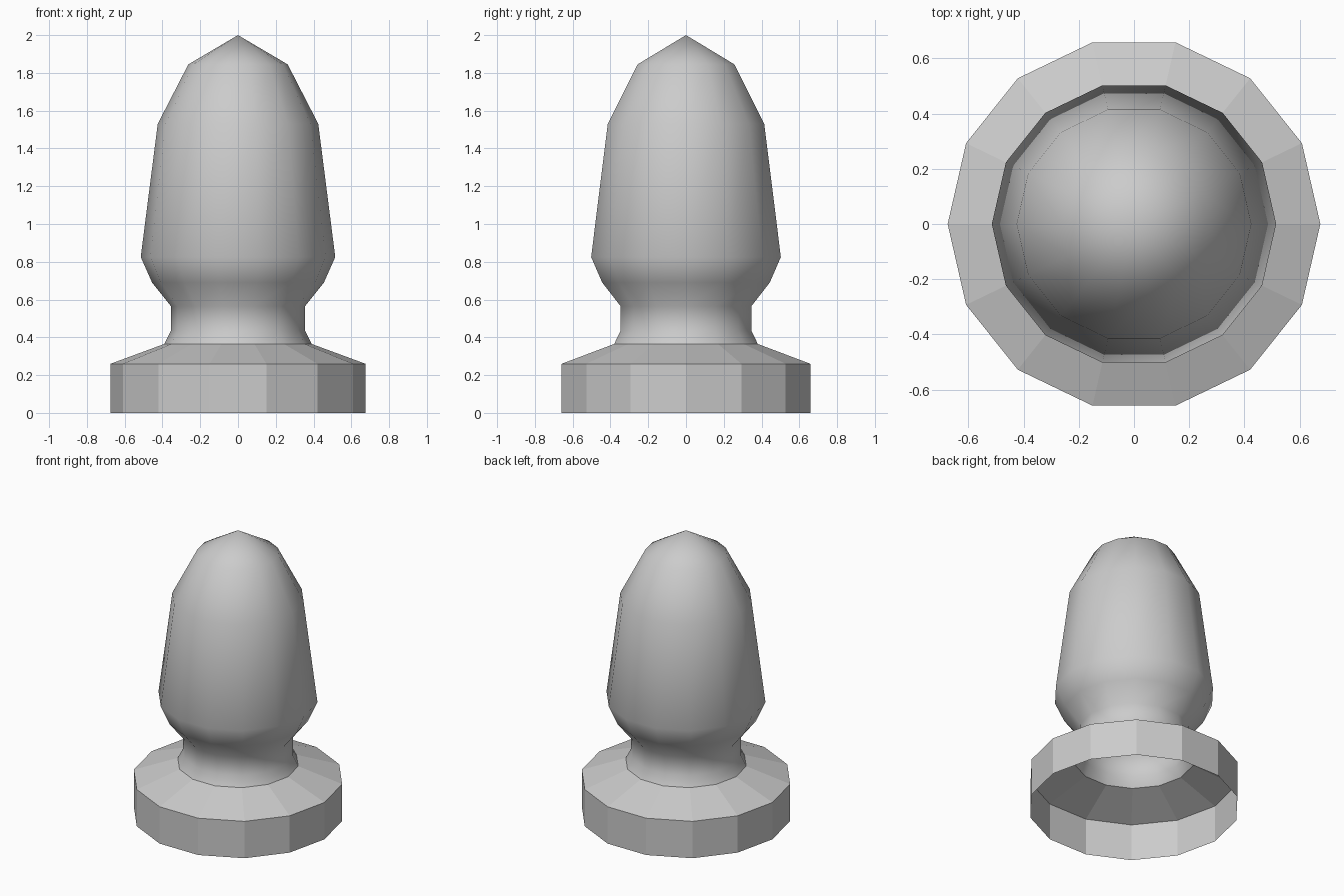
import bpy, bmesh
from math import sin, cos, tau

if "Cube" in bpy.data.objects:
    bpy.data.objects.remove(bpy.data.objects["Cube"])

SIDES = 14


def lathe(name, profile, smooth):
    """Revolve (radius, height) points around z; zero radius closes to a tip."""
    bm = bmesh.new()
    rings = []
    for r, z in profile:
        if r == 0:
            rings.append([bm.verts.new((0, 0, z))] * SIDES)
        else:
            rings.append([bm.verts.new((r * cos(tau * i / SIDES), r * sin(tau * i / SIDES), z))
                          for i in range(SIDES)])
    for low, high in zip(rings, rings[1:]):
        for i in range(SIDES):
            j = (i + 1) % SIDES
            corners = [low[i], low[j], high[j]]
            if high[i] is not high[j]:
                corners.append(high[i])
            bm.faces.new(corners).smooth = smooth
    mesh = bpy.data.meshes.new(name)
    bm.to_mesh(mesh)
    bm.free()
    obj = bpy.data.objects.new(name, mesh)
    bpy.context.collection.objects.link(obj)
    return obj


# Faceted base, open underneath
lathe("base", [(0.675, 0), (0.675, 0.26), (0.39, 0.365)], False)

# Smooth neck and pointed head
lathe("neck_and_head", [(0.39, 0.365), (0.355, 0.435), (0.355, 0.565), (0.455, 0.69),
                        (0.515, 0.825), (0.425, 1.53), (0.263, 1.845), (0, 2.0)], True)
